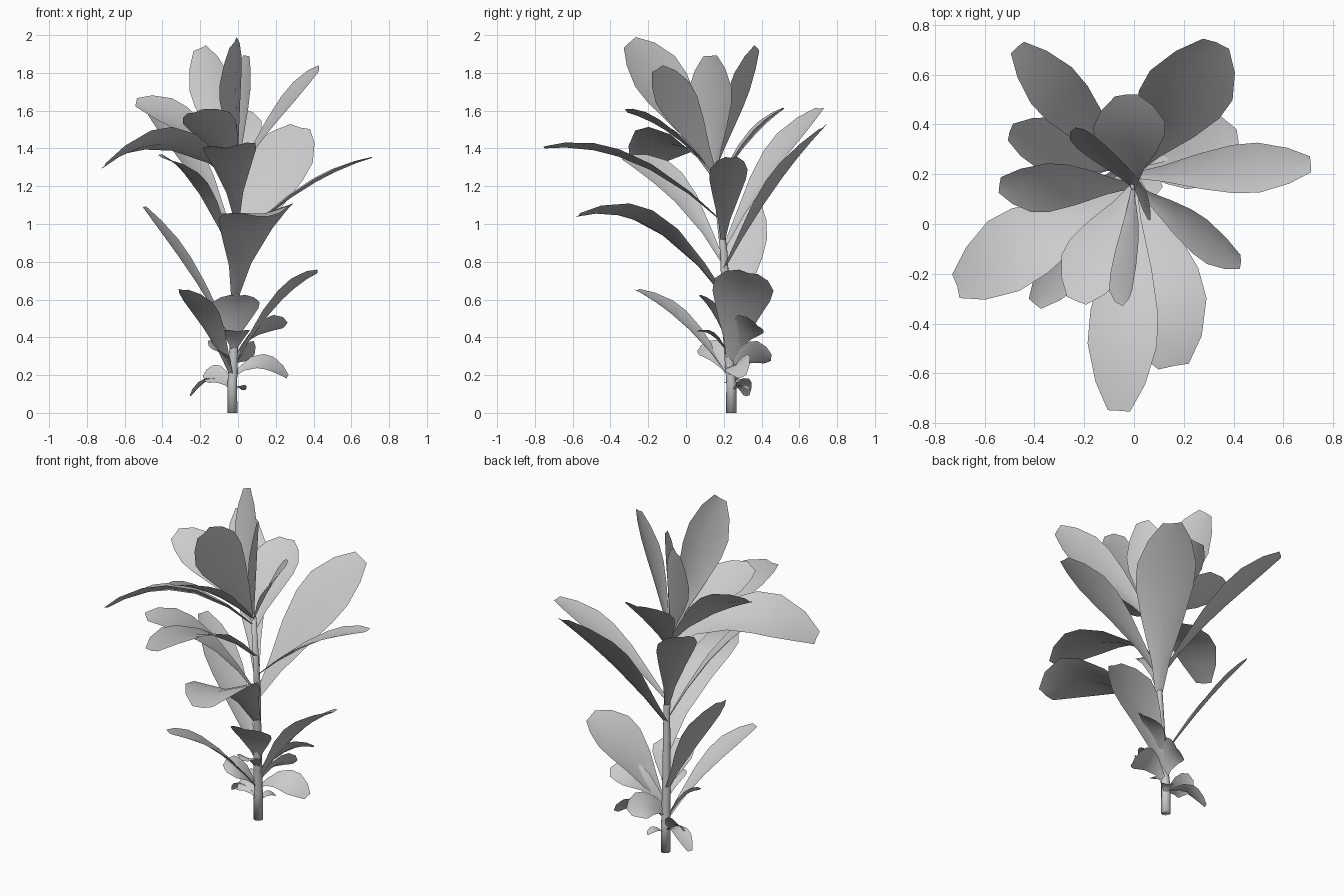
import bpy
import bmesh
from math import radians
from mathutils import Vector, Matrix

cube = bpy.data.objects.get("Cube")
if cube:
    bpy.data.objects.remove(cube, do_unlink=True)

grey = bpy.data.materials.new("plain_grey")
grey.use_nodes = True
colour = (0.6, 0.6, 0.6, 1)
grey.diffuse_color = colour
grey.node_tree.nodes["Principled BSDF"].inputs["Base Color"].default_value = colour

STEM = [Vector(p) for p in ((-.03, .24, 0), (-.03, .24, .16), (-.02, .22, .4),
                            (-.01, .2, .85), (0, .15, 1.3))]
# Share of leaf length, share of full width
PROFILE = ((0, .1), (.18, .32), (.4, .72), (.58, .97), (.72, 1), (.88, .72), (1, .32))


def finish(bm, name):
    mesh = bpy.data.meshes.new(name)
    bm.to_mesh(mesh)
    bm.free()
    mesh.materials.append(grey)
    obj = bpy.data.objects.new(name, mesh)
    bpy.context.collection.objects.link(obj)
    for poly in mesh.polygons:
        poly.use_smooth = True


def stem_at(z):
    for a, b in zip(STEM, STEM[1:]):
        if z <= b.z:
            return a.lerp(b, (z - a.z) / (b.z - a.z))


def stem():
    bm = bmesh.new()
    rings = []
    for p in STEM:
        r = .028 - .013 * p.z / 1.3
        circle = bmesh.ops.create_circle(bm, segments=10, radius=r,
                                         matrix=Matrix.Translation(p))
        rings.append(circle["verts"])
    for low, high in zip(rings, rings[1:]):
        for i in range(len(low)):
            j = (i + 1) % len(low)
            bm.faces.new((low[i], low[j], high[j], high[i]))
    bm.faces.new(rings[0][::-1])
    bm.faces.new(rings[-1])
    bmesh.ops.recalc_face_normals(bm, faces=bm.faces)
    finish(bm, "stem")


def leaf(name, z, tip, width, arch, roll, fold=.15):
    """Arched blade from the stem at height z to the tip, folded along its midrib."""
    base, tip = stem_at(z), Vector(tip)
    ctrl = (base + tip) / 2 + Vector((0, 0, 2 * arch))
    run = tip - base
    level = Vector((-run.y, run.x, 0)).normalized()
    bm = bmesh.new()
    rows = []
    for t, w in PROFILE:
        p = base * (1 - t) ** 2 + ctrl * 2 * t * (1 - t) + tip * t * t
        tangent = ((ctrl - base) * (1 - t) + (tip - ctrl) * t).normalized()
        side = Matrix.Rotation(radians(roll), 3, tangent) @ level
        lift = tangent.cross(side) * (width * w * fold * (1 - .5 * t))
        half = side * width * w / 2
        rows.append([bm.verts.new(q) for q in (p - half + lift, p, p + half + lift)])
    for a, b in zip(rows, rows[1:]):
        for i in range(2):
            bm.faces.new((a[i], a[i + 1], b[i + 1], b[i]))
    finish(bm, name)


stem()

# Crown leaves: height on stem, tip, width, arch, roll
crown = (
    (1.28, (-.02, -.3, 1.96), .29, .04, 68),
    (1.28, (-.2, .38, 1.93), .24, 0, -65),
    (1.26, (.05, .13, 1.89), .25, 0, 50),
    (1.26, (.43, -.15, 1.82), .21, .03, 46),
    (1.26, (-.23, -.31, 1.59), .27, .05, 15),
    (1.2, (-.03, .52, 1.61), .29, .04, 0),
    (1.25, (-.54, .16, 1.64), .24, .07, -35),
    (1.22, (-.71, -.25, 1.3), .33, .16, 22),
)
# Long leaves along the middle of the stem
middle = (
    (1.02, (-.06, -.75, 1.4), .28, .12, 5),
    (.6, (.16, -.57, 1.04), .39, .16, 8),
    (.76, (.33, .73, 1.51), .36, .05, 18),
    (.9, (.71, .24, 1.35), .2, .06, 0),
    (.86, (-.47, .71, 1.61), .22, .08, 0),
    (.78, (-.4, -.32, 1.35), .21, .12, -20),
    (.36, (-.5, .37, 1.09), .22, .03, 0),
)
# Short leaves around the foot
lower = (
    (.24, (.42, .33, .74), .32, .07, -15),
    (.18, (-.29, -.26, .65), .18, .07, -4),
    (.36, (0, .07, .62), .25, .03, 0),
    (.28, (.25, .38, .46), .17, .06, -35),
    (.19, (.26, .3, .19), .15, .07, 35),
    (.22, (.07, .45, .29), .16, .05, -48),
    (.12, (-.25, .32, .09), .1, .07, 0),
    (.12, (-.18, .28, .18), .15, .04, -40),
    (.3, (0, .06, .43), .14, .04, 0),
    (.18, (-.14, .07, .34), .15, .05, -35),
    (.1, (.03, .33, .12), .07, .03, 0),
)
for group, leaves in (("crown", crown), ("middle", middle), ("lower", lower)):
    for n, spec in enumerate(leaves, 1):
        leaf(f"{group}_leaf_{n}", *spec)
